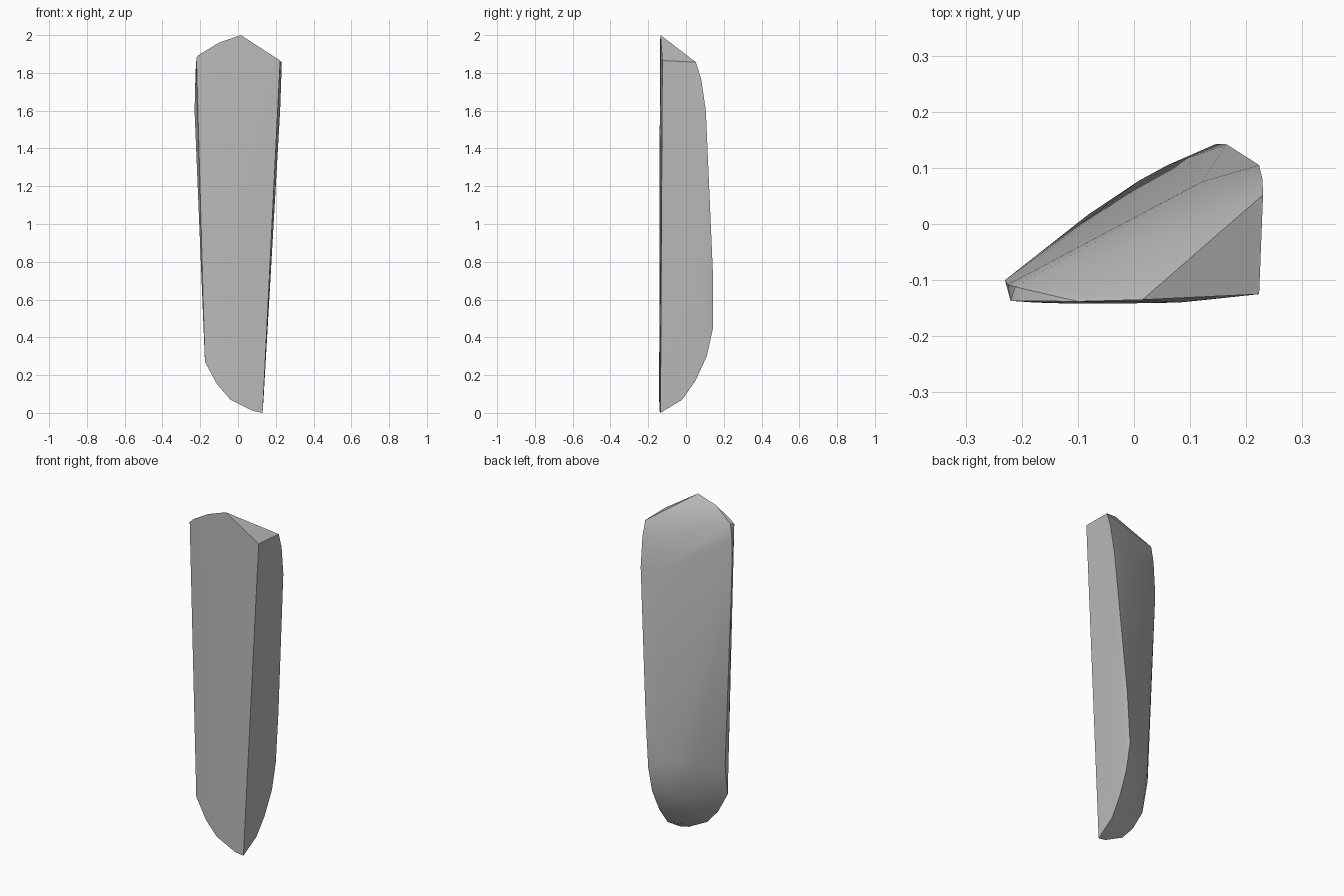
import bpy, bmesh, math

cube = bpy.data.objects.get("Cube")
if cube:
    bpy.data.objects.remove(cube, do_unlink=True)

stone = bpy.data.materials.new("plain grey stone")
stone.use_nodes = True
grey = (0.5, 0.5, 0.5, 1)
stone.diffuse_color = grey
stone.node_tree.nodes["Principled BSDF"].inputs["Base Color"].default_value = grey

# Flat front face: rounded foot and pointed top
front = [(.13, -.135, 0), (.08, -.14, .01), (-.04, -.142, .07), (-.11, -.142, .15),
         (-.175, -.14, .27), (-.22, -.137, 1.88), (-.2, -.137, 1.9),
         (-.1, -.138, 1.96), (.015, -.135, 2), (.223, -.125, 1.865)]
# Back edge of the flat side wall
wall = [(.135, -.02, .07), (.14, .05, .17), (.145, .11, .3), (.147, .143, .45),
        (.165, .142, .75), (.223, .105, 1.6), (.229, .08, 1.77), (.23, .052, 1.857)]
# Thin edge opposite the wall
edge = [(-.182, -.105, .45), (-.23, -.1, 1.6), (-.225, -.108, 1.8), (-.212, -.112, 1.89)]
# Bulging back, with rounded foot and top
back = [(.07, -.06, .06), (.01, -.04, .13), (.07, .04, .21), (-.02, -.015, .22),
        (-.1, -.07, .26), (.07, .09, .33), (-.01, .035, .33), (.06, .105, .5),
        (.01, .078, .5), (-.08, .018, .48), (.01, .02, 1.6), (.12, .075, 1.6),
        (.13, .045, 1.78), (-.06, -.04, 1.8)]

# Shard: convex skin around the outline points
bm = bmesh.new()
for p in front + wall + edge + back:
    bm.verts.new(p)
hull = bmesh.ops.convex_hull(bm, input=bm.verts[:])
spare = set(hull["geom_interior"] + hull["geom_unused"])
bmesh.ops.delete(bm, geom=[g for g in spare if isinstance(g, bmesh.types.BMVert)],
                 context="VERTS")
bmesh.ops.recalc_face_normals(bm, faces=bm.faces[:])

mesh = bpy.data.meshes.new("stone_shard")
bm.to_mesh(mesh)
bm.free()
mesh.materials.append(stone)
shard = bpy.data.objects.new("stone_shard", mesh)
bpy.context.collection.objects.link(shard)

# Smooth the back while keeping the cut edges sharp
bpy.ops.object.select_all(action="DESELECT")
shard.select_set(True)
bpy.context.view_layer.objects.active = shard
bpy.ops.object.shade_smooth_by_angle(angle=math.radians(35))
